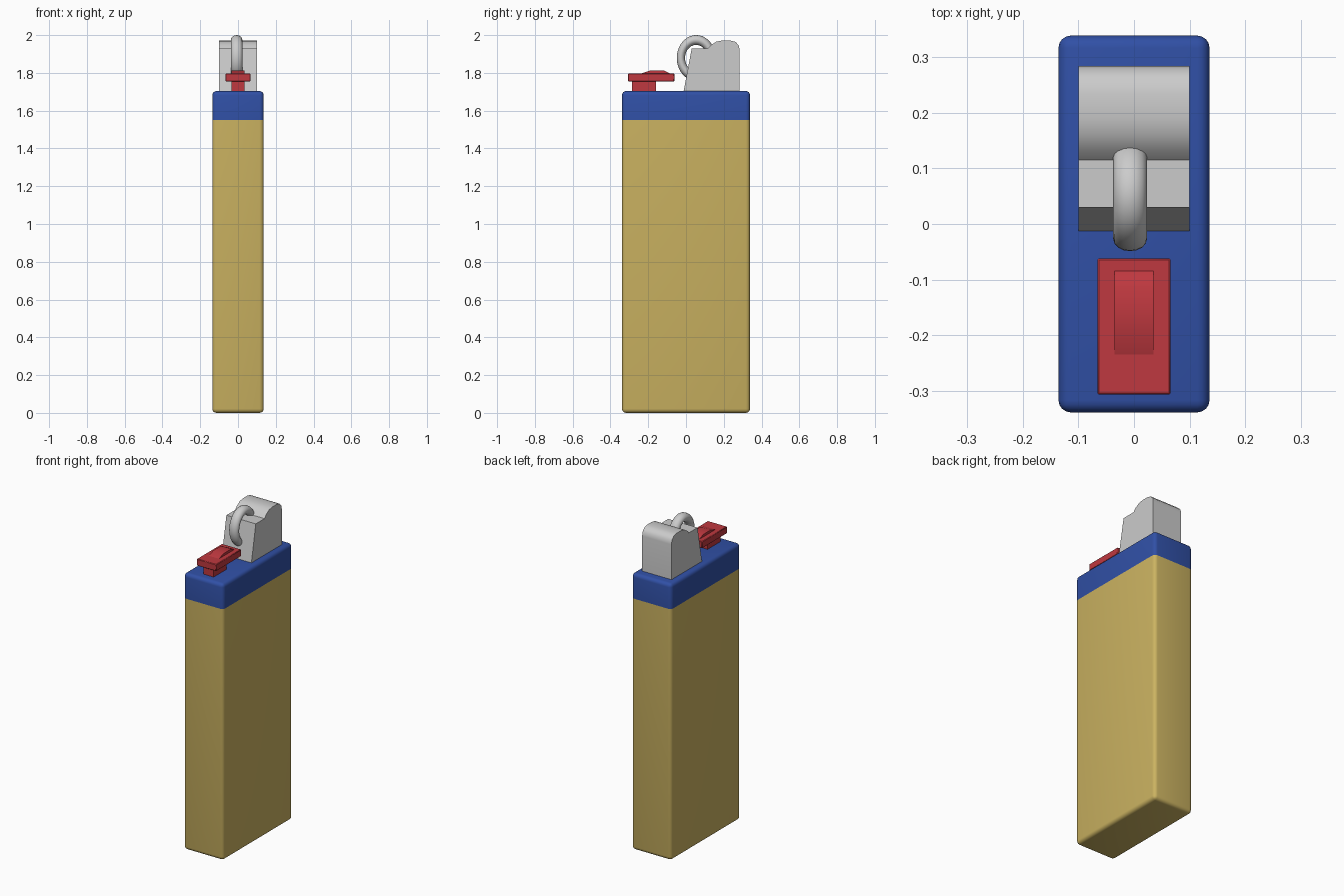
import bpy, bmesh, math
from mathutils import Matrix

if "Cube" in bpy.data.objects:
    bpy.data.objects.remove(bpy.data.objects["Cube"])


def material(name, rgb):
    m = bpy.data.materials.new(name)
    m.diffuse_color = (*rgb, 1)
    m.use_nodes = True
    m.node_tree.nodes["Principled BSDF"].inputs["Base Color"].default_value = m.diffuse_color
    return m


def finish(bm, name, mat=None, angle=40):
    bmesh.ops.recalc_face_normals(bm, faces=bm.faces)
    mesh = bpy.data.meshes.new(name)
    bm.to_mesh(mesh)
    bm.free()
    ob = bpy.data.objects.new(name, mesh)
    bpy.context.collection.objects.link(ob)
    if mat:
        mesh.materials.append(mat)
    bpy.ops.object.select_all(action='DESELECT')
    ob.select_set(True)
    bpy.context.view_layer.objects.active = ob
    bpy.ops.object.shade_smooth_by_angle(angle=math.radians(angle))
    return ob


def box(name, x, y0, y1, z0, z1, mat, bevel=0.0, seg=3, flat_z=None):
    """Box symmetric in x; edges lying in the plane z = flat_z stay sharp."""
    bm = bmesh.new()
    bmesh.ops.create_cube(bm, size=1, matrix=Matrix.Translation((0, (y0 + y1) / 2, (z0 + z1) / 2))
                          @ Matrix.Diagonal((2 * x, y1 - y0, z1 - z0, 1)))
    if bevel:
        edges = [e for e in bm.edges
                 if flat_z is None or any(abs(v.co.z - flat_z) > 1e-4 for v in e.verts)]
        bmesh.ops.bevel(bm, geom=edges, offset=bevel, segments=seg, profile=0.5, affect='EDGES')
    return finish(bm, name, mat)


def extrude_profile(name, x, pts, mat=None):
    """Side profile (y, z) extruded across x."""
    bm = bmesh.new()
    face = bm.faces.new([bm.verts.new((-x, y, z)) for y, z in pts])
    ext = bmesh.ops.extrude_face_region(bm, geom=[face])
    bmesh.ops.translate(bm, vec=(2 * x, 0, 0),
                        verts=[g for g in ext['geom'] if isinstance(g, bmesh.types.BMVert)])
    return finish(bm, name, mat, 35)


gold = material("gold", (0.60, 0.45, 0.12))
blue = material("blue", (0.03, 0.08, 0.38))
red = material("red", (0.52, 0.04, 0.05))

# Fuel body and cap, sharp only where they meet
box("body", 0.136, -0.339, 0.339, 0.0, 1.55, gold, 0.022, 4, flat_z=1.55)
box("cap", 0.136, -0.339, 0.339, 1.55, 1.704, blue, 0.022, 4, flat_z=1.55)

# Metal wind hood: sloped front, low step, raised rounded back
extrude_profile("hood", 0.1, [(-0.015, 1.69), (0.03, 1.928), (0.115, 1.928), (0.133, 1.948),
                              (0.16, 1.965), (0.19, 1.971), (0.235, 1.971), (0.262, 1.964),
                              (0.28, 1.945), (0.284, 1.92), (0.284, 1.69)])

# Spark wheel: ring half sunk in the hood
bpy.ops.mesh.primitive_torus_add(major_radius=0.081, minor_radius=0.022, major_segments=40,
                                 minor_segments=16, location=(-0.007, 0.054, 1.879),
                                 rotation=(0, math.pi / 2, 0))
wheel = bpy.context.object
wheel.name = "spark_wheel"
wheel.scale = (1.175, 1, 1.38)
bpy.ops.object.shade_smooth()

# Thumb button: stem, plate and low raised pad
box("button_stem", 0.035, -0.287, -0.16, 1.69, 1.76, red)
box("button_plate", 0.066, -0.307, -0.062, 1.755, 1.797, red, 0.003, 1)
extrude_profile("button_pad", 0.035, [(-0.24, 1.79), (-0.235, 1.797), (-0.19, 1.812),
                                      (-0.115, 1.812), (-0.085, 1.797), (-0.08, 1.79)], red)
